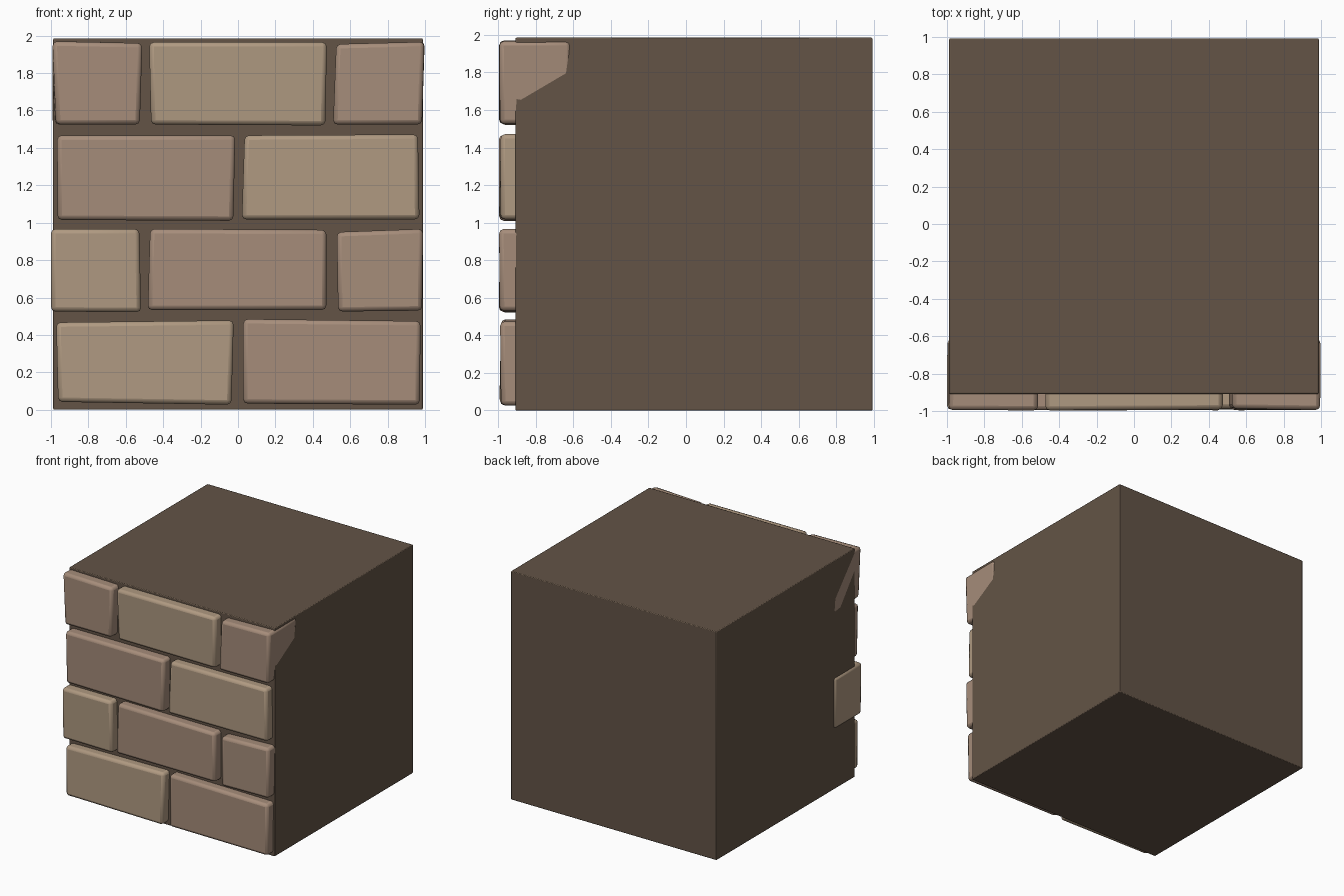
import bpy, bmesh, random

if "Cube" in bpy.data.objects:
    bpy.data.objects.remove(bpy.data.objects["Cube"])
random.seed(4)

def material(name, rgb):
    m = bpy.data.materials.new(name)
    m.diffuse_color = (*rgb, 1)
    m.use_nodes = True
    m.node_tree.nodes["Principled BSDF"].inputs["Base Color"].default_value = m.diffuse_color
    return m

mortar = material("mortar", (0.125, 0.088, 0.061))
tan = material("tan_brick", (0.43, 0.32, 0.22))
rose = material("rose_brick", (0.38, 0.265, 0.195))

def block(name, front, back, mat, bevel, segments):
    """Six-sided block from front and back corner rings (TL, TR, BR, BL), bevelled."""
    bm = bmesh.new()
    f = [bm.verts.new(p) for p in front]
    b = [bm.verts.new(p) for p in back]
    bm.faces.new(f)
    bm.faces.new(b[::-1])
    for i in range(4):
        j = (i + 1) % 4
        bm.faces.new((f[j], f[i], b[i], b[j]))
    bmesh.ops.recalc_face_normals(bm, faces=bm.faces)
    me = bpy.data.meshes.new(name)
    bm.to_mesh(me)
    bm.free()
    ob = bpy.data.objects.new(name, me)
    bpy.context.collection.objects.link(ob)
    me.materials.append(mat)
    mod = ob.modifiers.new("rounded_edges", 'BEVEL')
    mod.width, mod.segments = bevel, segments
    bpy.ops.object.select_all(action='DESELECT')
    ob.select_set(True)
    bpy.context.view_layer.objects.active = ob
    bpy.ops.object.shade_smooth_by_angle(angle=0.6)
    return ob

# mortar core
def ring(y):
    return [(-.988, y, 1.985), (.988, y, 1.985), (.988, y, 0), (-.988, y, 0)]
block("wall_core", ring(-.908), ring(.993), mortar, .006, 2)

# bricks: front corners as (x, z), then x offsets of the four back corners
bricks = [
    ("top_left", rose, [(-.993, 1.97), (-.512, 1.96), (-.525, 1.525), (-.972, 1.525)], (.018, 0, 0, -.022)),
    ("top_middle", tan, [(-.475, 1.965), (.475, 1.965), (.467, 1.52), (-.465, 1.525)], (0, 0, 0, 0)),
    ("top_right", rose, [(.525, 1.955), (.996, 1.967), (.985, 1.525), (.508, 1.525)], (0, .003, -.015, 0)),
    ("third_left", rose, [(-.967, 1.467), (-.015, 1.467), (-.025, 1.01), (-.965, 1.015)], (0, 0, 0, 0)),
    ("third_right", tan, [(.035, 1.467), (.962, 1.472), (.97, 1.018), (.02, 1.018)], (0, 0, 0, 0)),
    ("second_left", tan, [(-1, .967), (-.528, .967), (-.518, .522), (-1, .525)], (.002, 0, 0, .002)),
    ("second_middle", rose, [(-.47, .967), (.472, .962), (.472, .533), (-.483, .533)], (0, 0, 0, 0)),
    ("second_right", rose, [(.528, .95), (.99, .967), (.985, .53), (.535, .525)], (0, -.01, -.01, 0)),
    ("bottom_left", tan, [(-.972, .467), (-.023, .478), (-.035, .027), (-.962, .042)], (0, 0, 0, 0)),
    ("bottom_right", rose, [(.028, .485), (.976, .474), (.972, .027), (.028, .033)], (0, 0, 0, 0)),
]
for name, mat, corners, shift in bricks:
    front = [(x, random.uniform(-.998, -.984), z) for x, z in corners]
    back = [(x + s, -.615, z) for (x, z), s in zip(corners, shift)]
    block("brick_" + name, front, back, mat, .024, 2)
